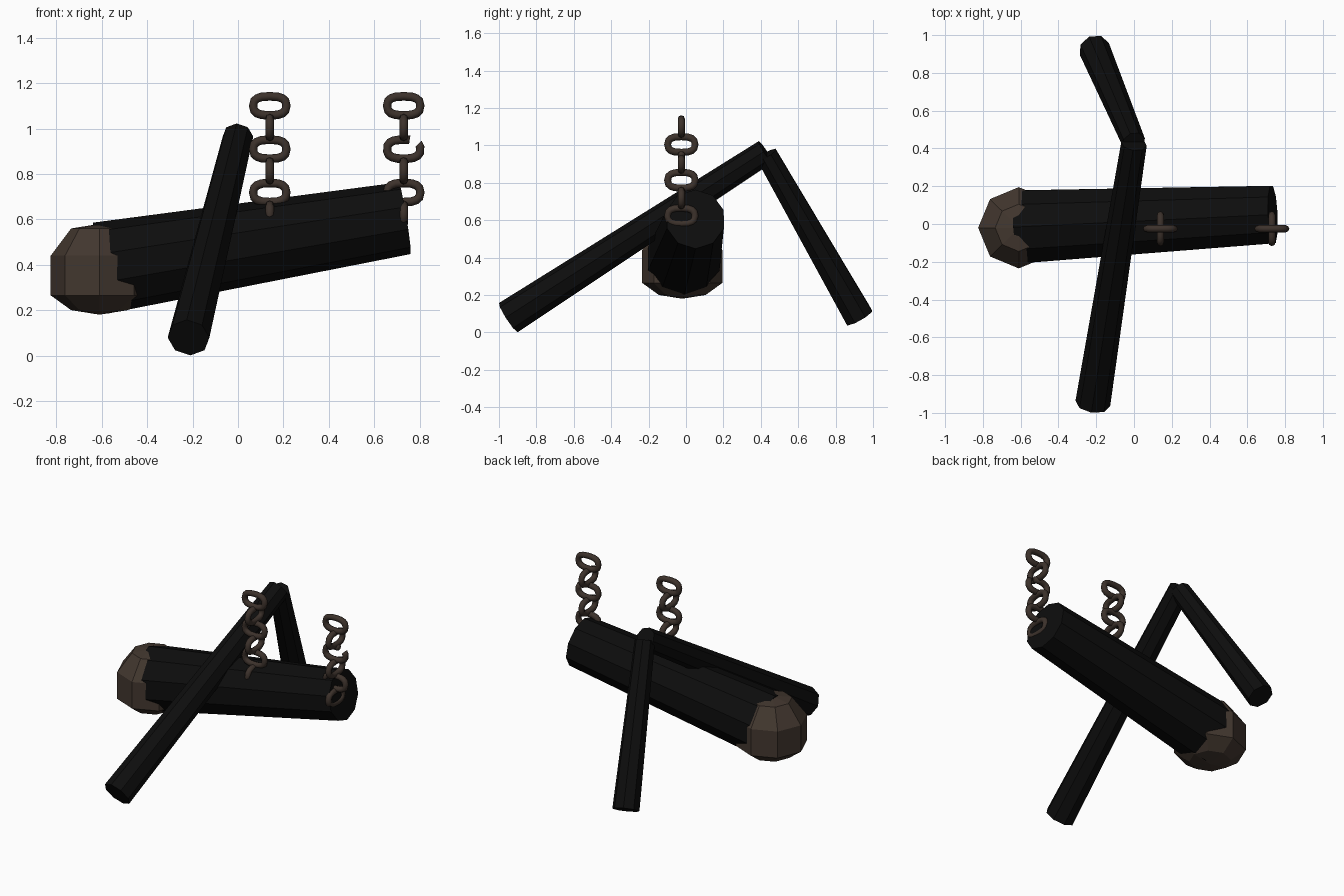
import bpy, bmesh, math
from mathutils import Vector

cube = bpy.data.objects.get("Cube")
if cube:
    bpy.data.objects.remove(cube, do_unlink=True)


def material(name, color):
    m = bpy.data.materials.new(name)
    m.use_nodes = True
    m.diffuse_color = (*color, 1)
    bsdf = m.node_tree.nodes["Principled BSDF"]
    bsdf.inputs["Base Color"].default_value = (*color, 1)
    bsdf.inputs["Roughness"].default_value = 0.9
    return m


WOOD = material("charred wood", (0.004, 0.004, 0.004))
IRON = material("rusty iron cap", (0.055, 0.038, 0.028))
CHAIN = material("rusty chain", (0.045, 0.031, 0.024))


def finish(name, bm, mat, smooth=False):
    bmesh.ops.recalc_face_normals(bm, faces=bm.faces)
    mesh = bpy.data.meshes.new(name)
    bm.to_mesh(mesh)
    bm.free()
    mesh.materials.append(mat)
    for p in mesh.polygons:
        p.use_smooth = smooth
    obj = bpy.data.objects.new(name, mesh)
    bpy.context.collection.objects.link(obj)
    return obj


def log(name, start, end, r_start, r_end, sides):
    """Tapered log between two points."""
    a, b = Vector(start), Vector(end)
    bm = bmesh.new()
    bmesh.ops.create_cone(bm, cap_ends=True, segments=sides,
                          radius1=r_start, radius2=r_end, depth=(b - a).length)
    obj = finish(name, bm, WOOD)
    obj.location = (a + b) / 2
    obj.rotation_mode = 'QUATERNION'
    obj.rotation_quaternion = (b - a).to_track_quat('Z', 'Y')


def link(name, center, turned, broken=False):
    """Flattened oval chain link; a broken one has a gap at its upper side."""
    steps, sides, tube = 16, 8, 0.019
    half_w, half_h = 0.073, 0.042
    bm = bmesh.new()
    rings = []
    count = steps - 1 if broken else steps
    for i in range(count):
        t = math.tau * i / steps + (math.radians(75) if broken else 0)
        c, s = math.cos(t), math.sin(t)
        # rounded-box path
        px = half_w * math.copysign(abs(c) ** 0.75, c)
        pz = half_h * math.copysign(abs(s) ** 0.75, s)
        out = Vector((c * half_h, 0, s * half_w)).normalized()
        ring = []
        for j in range(sides):
            u = math.tau * j / sides
            p = Vector((px, 0, pz)) + tube * (out * math.cos(u) + Vector((0, math.sin(u), 0)))
            ring.append(bm.verts.new(p))
        rings.append(ring)
    for i in range(count - 1 if broken else count):
        r1, r2 = rings[i], rings[(i + 1) % count]
        for j in range(sides):
            k = (j + 1) % sides
            bm.faces.new((r1[j], r1[k], r2[k], r2[j]))
    if broken:
        bm.faces.new(rings[0])
        bm.faces.new(rings[-1])
    obj = finish(name, bm, CHAIN, True)
    obj.location = center
    if turned:
        obj.rotation_euler.z = math.pi / 2


# Ram trunk
log("ram_trunk", (-0.607, -0.015, 0.385), (0.735, 0.05, 0.605), 0.203, 0.16, 10)

# Faceted iron cap: eight-sided lathe around a vertical axis
bm = bmesh.new()
profile = [(0.0, 0.18), (0.125, 0.2), (0.215, 0.265),
           (0.215, 0.44), (0.125, 0.56), (0.0, 0.58)]
verts = [bm.verts.new((r, 0, z)) for r, z in profile]
edges = [bm.edges.new(pair) for pair in zip(verts, verts[1:])]
bmesh.ops.spin(bm, geom=verts + edges, cent=(0, 0, 0), axis=(0, 0, 1),
               angle=math.tau, steps=8, use_merge=True)
bmesh.ops.remove_doubles(bm, verts=bm.verts, dist=0.001)
cap = finish("ram_cap", bm, IRON)
cap.location = (-0.61, -0.02, 0)

# Fallen frame beams
log("front_beam", (-0.218, -0.95, 0.079), (0, 0.425, 0.965), 0.093, 0.068, 8)
log("back_beam", (-0.21, 0.927, 0.08), (0, 0.43, 0.95), 0.083, 0.062, 8)

# Hanging chains with alternating links
for side, x in (("middle", 0.14), ("end", 0.73)):
    for i in range(6):
        link(f"{side}_chain_link_{i + 1}", (x, -0.025, 1.1 - 0.0955 * i),
             i % 2 == 1, side == "end" and i == 2)
